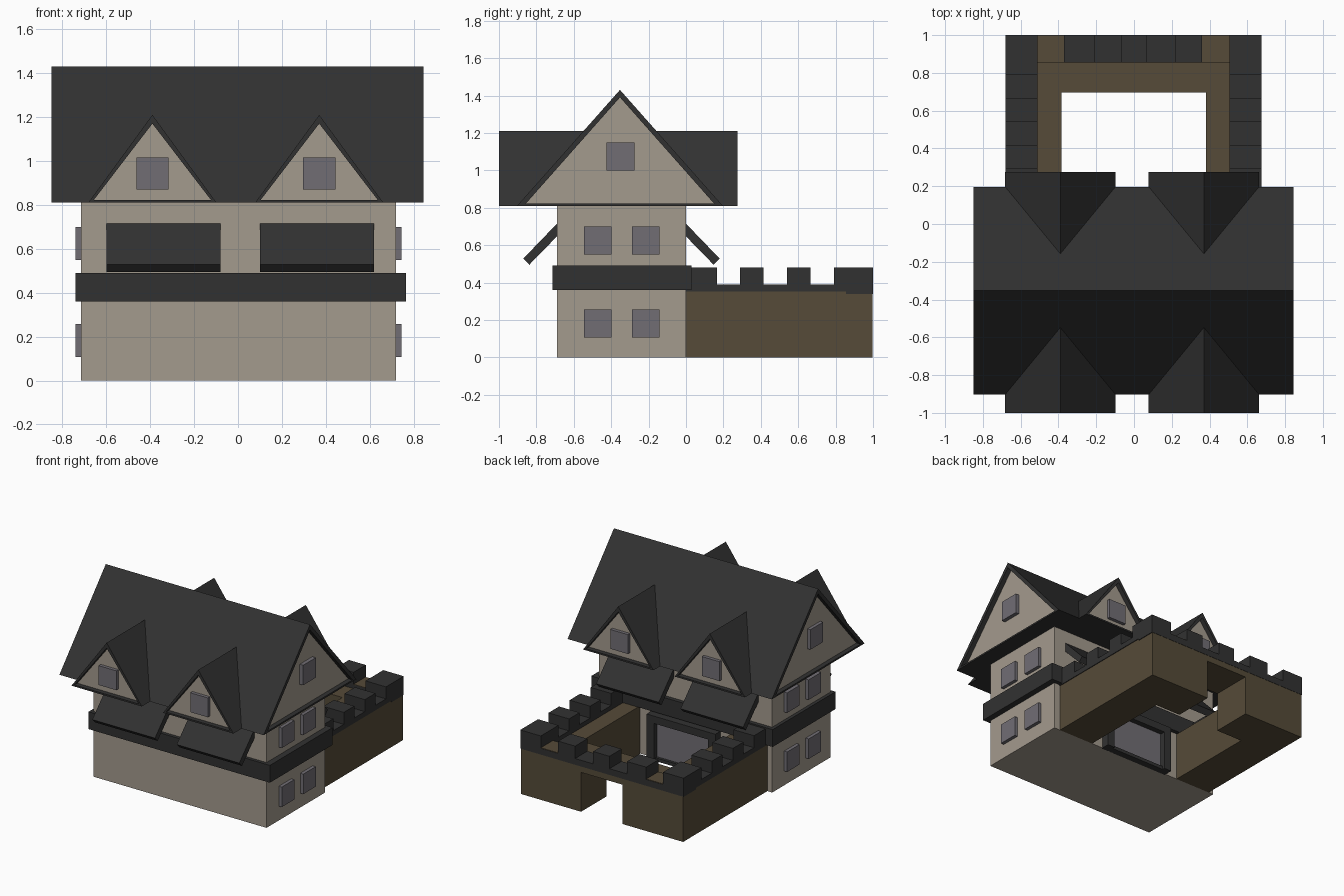
import bpy, bmesh

if "Cube" in bpy.data.objects:
    bpy.data.objects.remove(bpy.data.objects["Cube"])


def material(name, r, g, b):
    m = bpy.data.materials.new(name)
    m.diffuse_color = (r, g, b, 1)
    m.use_nodes = True
    m.node_tree.nodes["Principled BSDF"].inputs["Base Color"].default_value = m.diffuse_color
    return m


PLASTER = material("beige plaster", 0.37, 0.325, 0.27)
SLATE = material("dark slate", 0.031, 0.031, 0.031)
STONE = material("brown stone", 0.092, 0.07, 0.04)
GLASS = material("grey glass", 0.165, 0.155, 0.175)


def finish(name, bm, mat):
    bmesh.ops.recalc_face_normals(bm, faces=bm.faces)
    mesh = bpy.data.meshes.new(name)
    bm.to_mesh(mesh)
    bm.free()
    mesh.materials.append(mat)
    ob = bpy.data.objects.new(name, mesh)
    bpy.context.collection.objects.link(ob)
    return ob


def point(axis, t, p):
    """Profile point (u, z) placed at t along the x or y axis."""
    return (t, p[0], p[1]) if axis == 'x' else (p[0], t, p[1])


def prism(name, pts, axis, a, b, mat):
    """Extrude a closed (u, z) profile from a to b along axis."""
    bm = bmesh.new()
    ends = [[bm.verts.new(point(axis, t, p)) for p in pts] for t in (a, b)]
    for e in ends:
        bm.faces.new(e)
    n = len(pts)
    for i in range(n):
        j = (i + 1) % n
        bm.faces.new((ends[0][i], ends[0][j], ends[1][j], ends[1][i]))
    return finish(name, bm, mat)


def ring(name, outer, inner, axis, a, b, mat):
    """Hollow prism between two matching profiles."""
    bm = bmesh.new()
    o0, o1, i0, i1 = [[bm.verts.new(point(axis, t, p)) for p in pts]
                      for pts in (outer, inner) for t in (a, b)]
    n = len(outer)
    for k in range(n):
        j = (k + 1) % n
        for p, q in ((o0, o1), (i0, i1), (o0, i0), (o1, i1)):
            bm.faces.new((p[k], p[j], q[j], q[k]))
    return finish(name, bm, mat)


def box(name, x0, x1, y0, y1, z0, z1, mat):
    return prism(name, [(x0, z0), (x1, z0), (x1, z1), (x0, z1)], 'y', y0, y1, mat)


def gabled_roof(name, axis, a, b, mid, half, base, top, inset):
    """Roof shell with plaster gables set back inside both ends."""
    outer = [(mid - half, base), (mid + half, base), (mid, top)]
    h = half * 0.915
    inner = [(mid - h, base + 0.012), (mid + h, base + 0.012), (mid, top - 0.04)]
    ring(name + "_roof", outer, inner, axis, a, b, SLATE)
    prism(name + "_gable", inner, axis, a + inset, b - inset, PLASTER)


# House body and floor band
box("house_walls", -0.715, 0.72, -0.69, 0, 0, 0.82, PLASTER)
box("floor_band", -0.74, 0.765, -0.715, 0.03, 0.36, 0.49, SLATE)

# Main roof
gabled_roof("main", 'x', -0.85, 0.845, -0.353, 0.55, 0.81, 1.43, 0.035)
box("gable_window_left", -0.84, -0.8, -0.425, -0.275, 1.0, 1.15, GLASS)
box("gable_window_right", 0.8, 0.838, -0.425, -0.275, 1.0, 1.15, GLASS)

# Dormers run through the roof and show on front and back
for side, cx in (("left", -0.39), ("right", 0.37)):
    gabled_roof("dormer_" + side, 'y', -1.0, 0.275, cx, 0.292, 0.81, 1.21, 0.035)
    for end, y0, y1 in (("front", -0.99, -0.95), ("back", 0.225, 0.265)):
        box(f"dormer_window_{side}_{end}", cx - 0.073, cx + 0.073, y0, y1, 0.87, 1.015, GLASS)

# Sloped awnings, front and back
awning = [(-0.68, 0.725), (-0.87, 0.528), (-0.838, 0.495), (-0.68, 0.657)]
back_awning = [(-0.69 - y, z) for y, z in awning]
for side, x0, x1 in (("left", -0.6, -0.08), ("right", 0.1, 0.62)):
    prism("awning_front_" + side, awning, 'x', x0, x1, SLATE)
    prism("awning_back_" + side, back_awning, 'x', x0, x1, SLATE)

# Side windows on both floors
for side, x0, x1 in (("left", -0.74, -0.7), ("right", 0.7, 0.745)):
    for y in (-0.545, -0.29):
        for floor, z in (("lower", 0.107), ("upper", 0.55)):
            box(f"window_{side}_{floor}", x0, x1, y, y + 0.148, z, z + 0.15, GLASS)

# Courtyard door in the back wall
box("door_panel", -0.23, 0.23, -0.01, 0.02, 0.02, 0.3, GLASS)
for s in (-1, 1):
    x = s * 0.255
    box("door_post", x - 0.03, x + 0.03, -0.01, 0.06, 0, 0.345, SLATE)
box("door_lintel", -0.225, 0.225, -0.01, 0.06, 0.29, 0.345, SLATE)
box("door_sill", -0.225, 0.225, -0.01, 0.04, 0, 0.025, SLATE)

# Courtyard walls with a gate through the back
box("courtyard_wall_left", -0.675, -0.385, 0, 0.695, 0, 0.358, STONE)
box("courtyard_wall_right", 0.38, 0.67, 0, 0.695, 0, 0.358, STONE)
gate = [(-0.675, 0), (-0.17, 0), (-0.17, 0.295), (0.172, 0.295),
        (0.172, 0), (0.67, 0), (0.67, 0.358), (-0.675, 0.358)]
prism("courtyard_wall_back", gate, 'y', 0.695, 0.998, STONE)

# Parapet and merlons
for side, x0, x1 in (("left", -0.68, -0.51), ("right", 0.505, 0.675)):
    box("parapet_" + side, x0, x1, 0.0, 0.855, 0.352, 0.39, SLATE)
    for y0, y1 in ((0.0, 0.165), (0.29, 0.415), (0.54, 0.665), (0.79, 0.855)):
        box("merlon_" + side, x0, x1, y0, y1, 0.385, 0.48, SLATE)
    box("corner_merlon_" + side, x0, x1, 0.855, 1.0, 0.34, 0.48, SLATE)
box("parapet_back", -0.51, 0.505, 0.855, 1.0, 0.34, 0.387, SLATE)
for x0, x1 in ((-0.37, -0.21), (-0.065, 0.07), (0.22, 0.36)):
    box("merlon_back", x0, x1, 0.855, 1.0, 0.38, 0.48, SLATE)
for x0, x1 in ((-0.51, -0.37), (0.36, 0.505)):
    box("walkway_cap", x0, x1, 0.855, 0.998, 0.383, 0.391, STONE)
